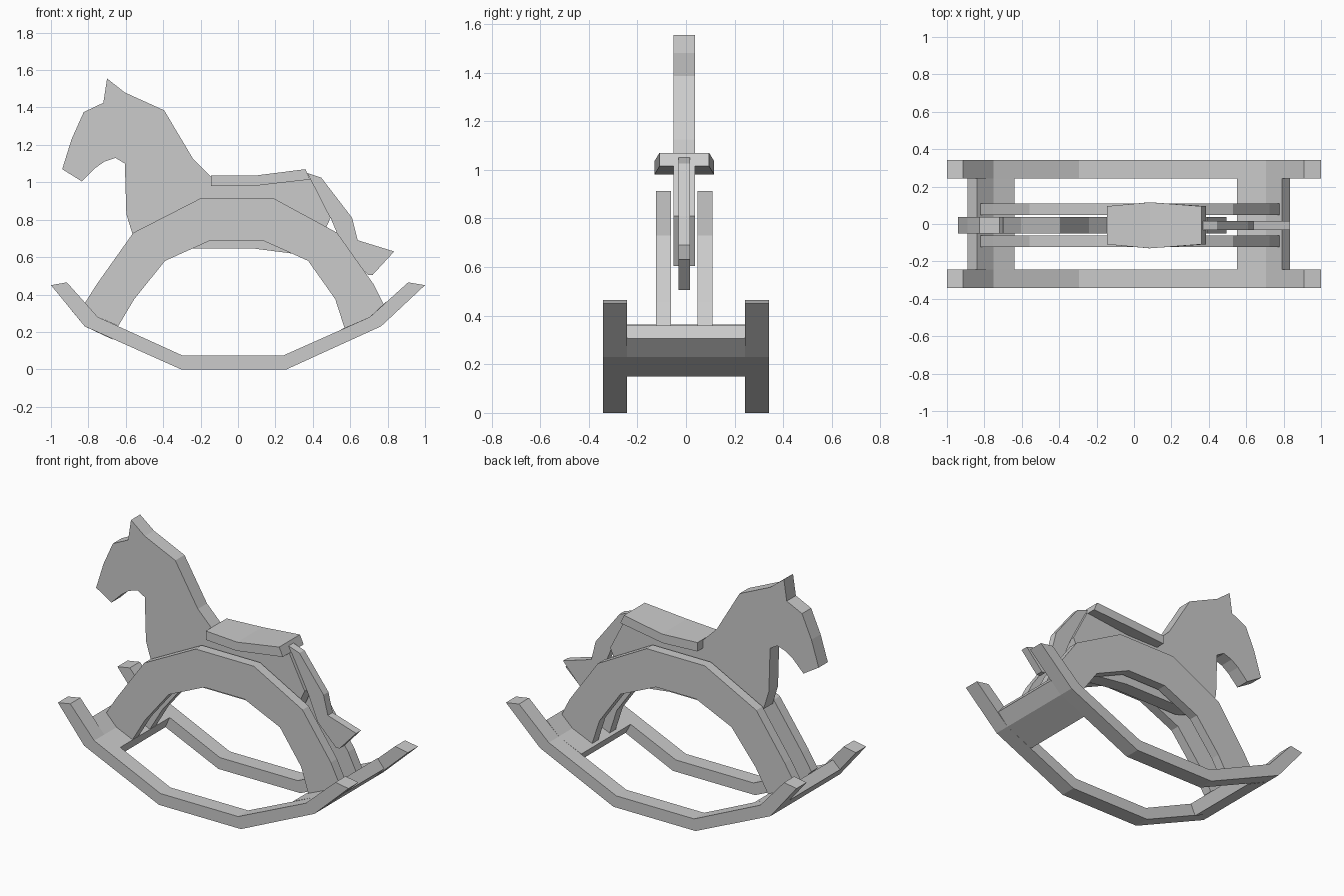
import bpy, bmesh

MID = -0.007  # centre plane of the horse boards


def board(name, outline, y0, y1):
    """Extrude an (x, z) outline between two y planes."""
    bm = bmesh.new()
    face = bm.faces.new([bm.verts.new((x, y0, z)) for x, z in outline])
    ext = bmesh.ops.extrude_face_region(bm, geom=[face])
    moved = [v for v in ext["geom"] if isinstance(v, bmesh.types.BMVert)]
    bmesh.ops.translate(bm, verts=moved, vec=(0, y1 - y0, 0))
    bmesh.ops.recalc_face_normals(bm, faces=bm.faces)
    mesh = bpy.data.meshes.new(name)
    bm.to_mesh(mesh)
    bm.free()
    obj = bpy.data.objects.new(name, mesh)
    bpy.context.collection.objects.link(obj)
    return obj


# Curved runners and arched legs, one of each per side
runner = [(-1, .45), (-.82, .23), (-.305, 0), (.26, 0), (.765, .23), (1, .45),
          (.91, .465), (.705, .28), (.24, .073), (-.295, .073), (-.75, .28), (-.915, .465)]
arch = [(-.82, .352), (-.755, .455), (-.56, .73), (-.205, .912), (.195, .912),
        (.53, .73), (.725, .455), (.78, .345), (.705, .28), (.57, .22),
        (.52, .375), (.375, .58), (.13, .69), (-.145, .69), (-.39, .58),
        (-.555, .375), (-.64, .232), (-.75, .28)]
for side, s in (("left", -1), ("right", 1)):
    board(side + "_runner", runner, s * .243, s * .342)
    board(side + "_arched_legs", arch, MID + s * .055, MID + s * .116)

# Bent cross boards between the runners
board("front_cross_board", [(-.89, .315), (-.82, .23), (-.672, .16), (-.64, .23),
                            (-.75, .28), (-.84, .363)], -.243, .243)
board("rear_cross_board", [(.585, .15), (.765, .23), (.835, .305), (.79, .36),
                           (.705, .28), (.55, .213)], -.243, .243)

# Head, neck and body cut from one board
board("horse_body", [
    (-.94, 1.07), (-.89, 1.23), (-.825, 1.375), (-.72, 1.425), (-.70, 1.555),
    (-.605, 1.48), (-.395, 1.385), (-.24, 1.125), (-.145, 1.03), (-.12, .985),
    (.08, .982), (.39, 1.016), (.495, .81), (.40, .605), (.09, .645), (-.36, .645),
    (-.56, .71), (-.597, .83), (-.605, 1.10), (-.655, 1.13), (-.715, 1.11),
    (-.765, 1.075), (-.835, 1.005)], MID - .045, MID + .045)

# Tail, a thinner board behind the body
board("tail", [(.37, 1.05), (.445, 1.025), (.61, .81), (.64, .69), (.835, .63),
               (.72, .505), (.695, .505), (.57, .63), (.495, .81), (.39, 1.01)],
      MID - .024, MID + .024)

# Seat, bent upward at the back and widest in the middle
seat = board("seat", [(-.145, .98), (.08, .98), (.385, 1.015), (.36, 1.07),
                      (.085, 1.035), (-.145, 1.035)], -1, 1)
for v in seat.data.vertices:
    width = .123 if -.1 < v.co.x < .2 else .102
    v.co.y = MID + v.co.y * width
